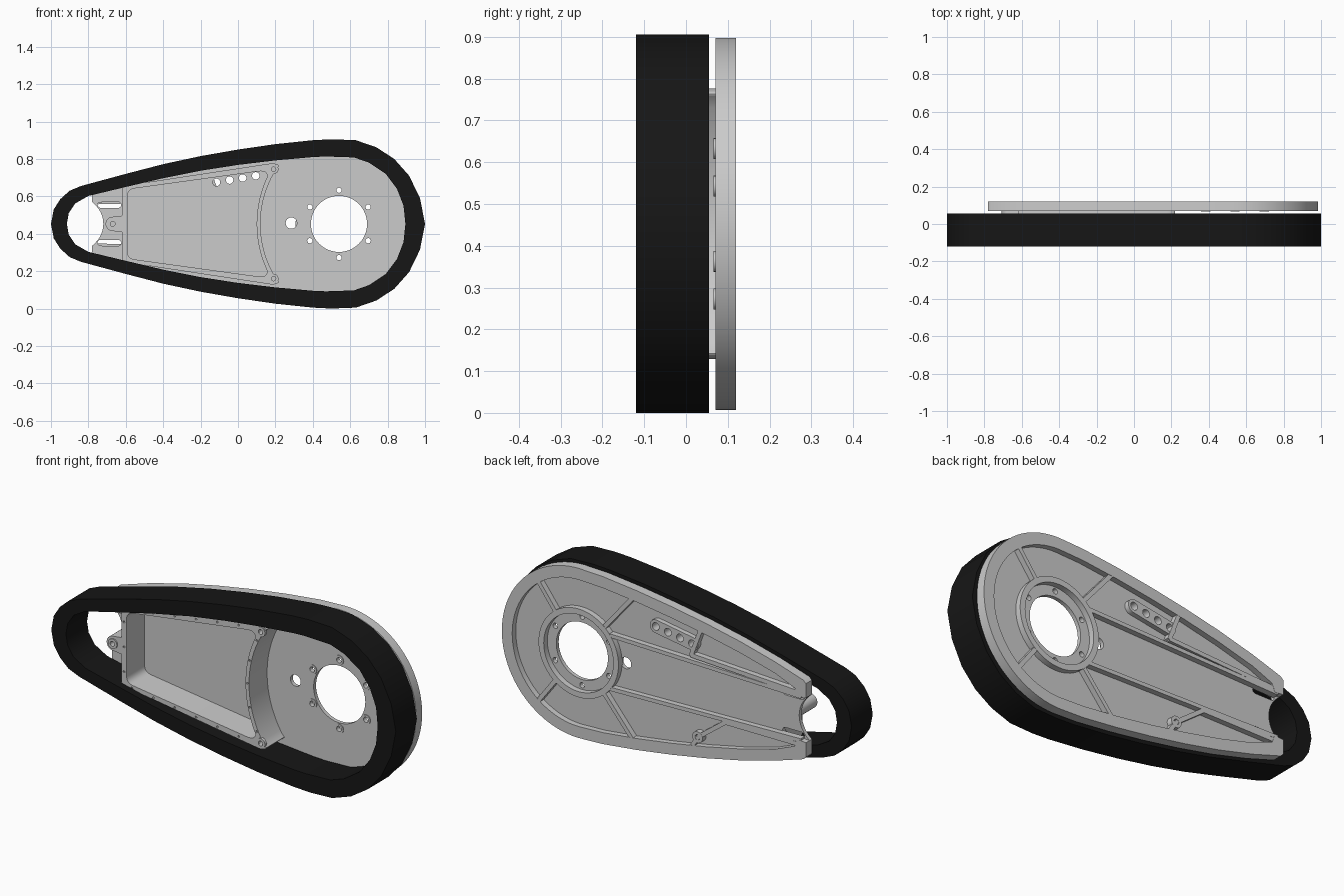
import bpy, bmesh
from math import sin, cos, pi, radians, hypot
from mathutils import Matrix, Vector

if "Cube" in bpy.data.objects:
    bpy.data.objects.remove(bpy.data.objects["Cube"])

ZC = 0.4525
HUB = (0.54, ZC)


def slab(name, loops, y0, y1, mat=None):
    """Extrude nested x/z outlines (inner loops are holes) from y0 to y1."""
    cu = bpy.data.curves.new(name, 'CURVE')
    cu.dimensions = '2D'
    cu.fill_mode = 'BOTH'
    cu.extrude = (y1 - y0) / 2
    for loop in loops:
        sp = cu.splines.new('POLY')
        sp.points.add(len(loop) - 1)
        for p, (x, z) in zip(sp.points, loop):
            p.co = (x, z, 0, 1)
        sp.use_cyclic_u = True
    tmp = bpy.data.objects.new(name + "_curve", cu)
    bpy.context.collection.objects.link(tmp)
    dg = bpy.context.evaluated_depsgraph_get()
    me = bpy.data.meshes.new_from_object(tmp.evaluated_get(dg))
    bpy.data.objects.remove(tmp)
    me.transform(Matrix.Translation((0, (y0 + y1) / 2, 0)) @ Matrix.Rotation(pi / 2, 4, 'X'))
    bm = bmesh.new()
    bm.from_mesh(me)
    bmesh.ops.remove_doubles(bm, verts=bm.verts, dist=1e-5)
    bmesh.ops.recalc_face_normals(bm, faces=bm.faces)
    bm.to_mesh(me)
    bm.free()
    ob = bpy.data.objects.new(name, me)
    bpy.context.collection.objects.link(ob)
    if mat:
        me.materials.clear()
        me.materials.append(mat)
    bpy.ops.object.select_all(action='DESELECT')
    ob.select_set(True)
    bpy.context.view_layer.objects.active = ob
    bpy.ops.object.shade_smooth_by_angle(angle=radians(30))
    return ob


def arc(c, r, a0, a1, n):
    return [(c[0] + r * cos(radians(a0 + (a1 - a0) * i / n)),
             c[1] + r * sin(radians(a0 + (a1 - a0) * i / n))) for i in range(n + 1)]


def circle(c, r, n=32):
    return arc(c, r, 0, 360, n)[:-1]


def flip(pts):
    return [(x, 2 * ZC - z) for x, z in pts]


def mirrored(top):
    """Close an upper half outline with its reflection about the mid height."""
    low = [p for p in flip(top)[::-1] if abs(p[1] - ZC) > 1e-4]
    return top + low


def capsule(p, q, r, n=10):
    d = Vector(q) - Vector(p)
    a = Vector((1, 0)).angle_signed(d) * -180 / pi
    return arc(q, r, a - 90, a + 90, n) + arc(p, r, a + 90, a + 270, n)


def fillet(pts, r, n=6):
    out = []
    for i, p in enumerate(pts):
        p = Vector(p)
        a, b = Vector(pts[i - 1]) - p, Vector(pts[(i + 1) % len(pts)]) - p
        if abs(a.angle(b) - pi) < 0.3:
            out.append(tuple(p))
            continue
        a, b = [p + v.normalized() * min(r, v.length * 0.45) for v in (a, b)]
        for k in range(n + 1):
            t = k / n
            out.append(tuple(a * (1 - t) ** 2 + p * 2 * t * (1 - t) + b * t * t))
    return out


def rib(name, p, q, w=0.022):
    d = Vector(q) - Vector(p)
    n = Vector((-d.y, d.x)).normalized() * w / 2
    p, q = Vector(p), Vector(q)
    slab(name, [[tuple(v) for v in (p + n, p - n, q - n, q + n)]], 0.085, 0.119)


# Black track belt
black = bpy.data.materials.new("black_rubber")
black.diffuse_color = (0.008, 0.008, 0.008, 1)
black.use_nodes = True
black.node_tree.nodes["Principled BSDF"].inputs["Base Color"].default_value = black.diffuse_color
outer = [(-1, ZC), (-.985, .53), (-.95, .585), (-.9, .63), (-.84, .655), (-.6, .72), (-.4, .772),
         (-.2, .815), (0, .85), (.2, .879), (.4, .9), (.5, .905), (.63, .9), (.74, .862),
         (.835, .8), (.915, .71), (.973, .59), (1, ZC)]
inner = [(-.915, ZC), (-.905, .51), (-.87, .562), (-.8, .602), (-.6, .65), (-.4, .697), (-.2, .737),
         (0, .768), (.2, .792), (.4, .81), (.47, .813), (.62, .808), (.7, .78), (.79, .72),
         (.85, .64), (.885, .55), (.895, ZC)]
slab("track_belt", [mirrored(outer), mirrored(inner)], -0.12, 0.055, black)

# Side plate: thin floor with notch, hub hole, bolt holes, slots
edge = [(-.765, .66), (-.6, .712), (-.4, .764), (-.2, .806), (0, .841), (.2, .87), (.4, .892)]
rim_out = [(-.78, .57), (-.78, .645)] + edge + arc((.54, ZC), .445, 90, 0, 24)
notch = arc((-.86, ZC), .14, -55, 55, 12)[1:-1]
bolts = [(HUB[0] + .18 * cos(radians(a)), HUB[1] + .18 * sin(radians(a))) for a in range(30, 390, 60)]
cable = [(-.115 + .07 * i, .675 + .0115 * i) for i in range(4)]
cable_holes = [circle(c, .02, 20) for c in cable]
holes = [circle(HUB, .15, 64), circle((.285, .457), .03)] + [circle(b, .014, 16) for b in bolts]
slot = capsule((-.735, .554), (-.64, .554), .016, 6)
holes += cable_holes + [slot, flip(slot)]
slab("plate_floor", [mirrored(rim_out) + notch, *holes], 0.07, 0.09)

# Raised rim on the back, open at the notch
rim_in = [(-.73, .565), (-.715, .605)] + [(x, z - .06) for x, z in edge[1:]] \
    + arc((.54, ZC), .385, 90, 0, 24)
slab("plate_rim", [mirrored(rim_out) + mirrored(rim_in)[::-1]], 0.07, 0.12)

# Hub ring and bolt collars
slab("hub_ring", [circle(HUB, .232, 64), circle(HUB, .202, 64)], 0.085, 0.12)
for b in bolts:
    slab("bolt_collar", [circle(b, .025, 20), circle(b, .014, 16)], 0.066, 0.072)

# Ribs on the back
for a, r in ((53, .4), (-53, .4), (130, .5), (-130, .5)):
    p, q = [(HUB[0] + k * cos(radians(a)), HUB[1] + k * sin(radians(a))) for k in (.22, r)]
    rib("spoke_rib", p, q)
for s in (1, -1):
    rib("long_rib", (.36, ZC + s * .14), (-.75, ZC + s * .115), .02)
rib("upper_pocket_rib", (-.11, .615), (-.73, .585))
rib("upper_diagonal_rib", (-.11, .61), (-.17, .77))
rib("lower_pocket_rib", (-.31, .315), (-.74, .315))
rib("lower_diagonal_rib", (-.31, .315), (-.15, .195))
rib("lower_short_rib", (-.15, .195), (-.11, .13))
slab("lower_boss", [circle((-.15, .195), .03, 24), circle((-.15, .195), .014, 16)], 0.085, 0.12)
slab("cable_boss", [capsule(cable[0], cable[-1], .035), *cable_holes], 0.085, 0.115)

# Gearbox frame on the front
arc_out = arc((.666, ZC), .546, 147, 180, 14)
arc_in = arc((.69, ZC), .59, 154, 180, 12)
body_out = [(-.62, .655)] + fillet([(-.62, .655), (.19, .778), (.225, .765), arc_out[0]], .02)[7:21] + arc_out
body_in = mirrored([(-.592, .637), (.14, .738)] + arc_in)
body_in = fillet(body_in, .04)
ears = [(.19, .745), (.19, 2 * ZC - .745)]
ear_holes = [circle(e, .012, 16) for e in ears]
slab("gearbox_frame", [mirrored(body_out), body_in, *ear_holes], -0.074, 0.072)

# Frame lip with small screw holes
screws = [(-.56 + .124 * i, .657 + .0175 * i) for i in range(6)]
screws += flip(screws)
screws += [(x - .011, z) for x, z in arc((.666, ZC), .546, 154, 206, 4)]
screws += [(-.606, ZC + d) for d in (-.13, 0, .13)]
slab("frame_lip", [mirrored(body_out), body_in, *ear_holes]
     + [circle(s, .0055, 8) for s in screws], -0.08, -0.074)

# Mounting lug on the narrow end and collars on the ears
lug = (-.67, ZC)
lug_hole = circle(lug, .013, 16)
slab("mounting_lug", [[(-.61, ZC - .045), (-.61, ZC + .045)] + arc(lug, .038, 90, 270, 14), lug_hole],
     -0.078, 0.072)
for c in ears + [lug]:
    slab("lug_collar", [circle(c, .026, 24), circle(c, .013, 16)], -0.085, -0.07)
